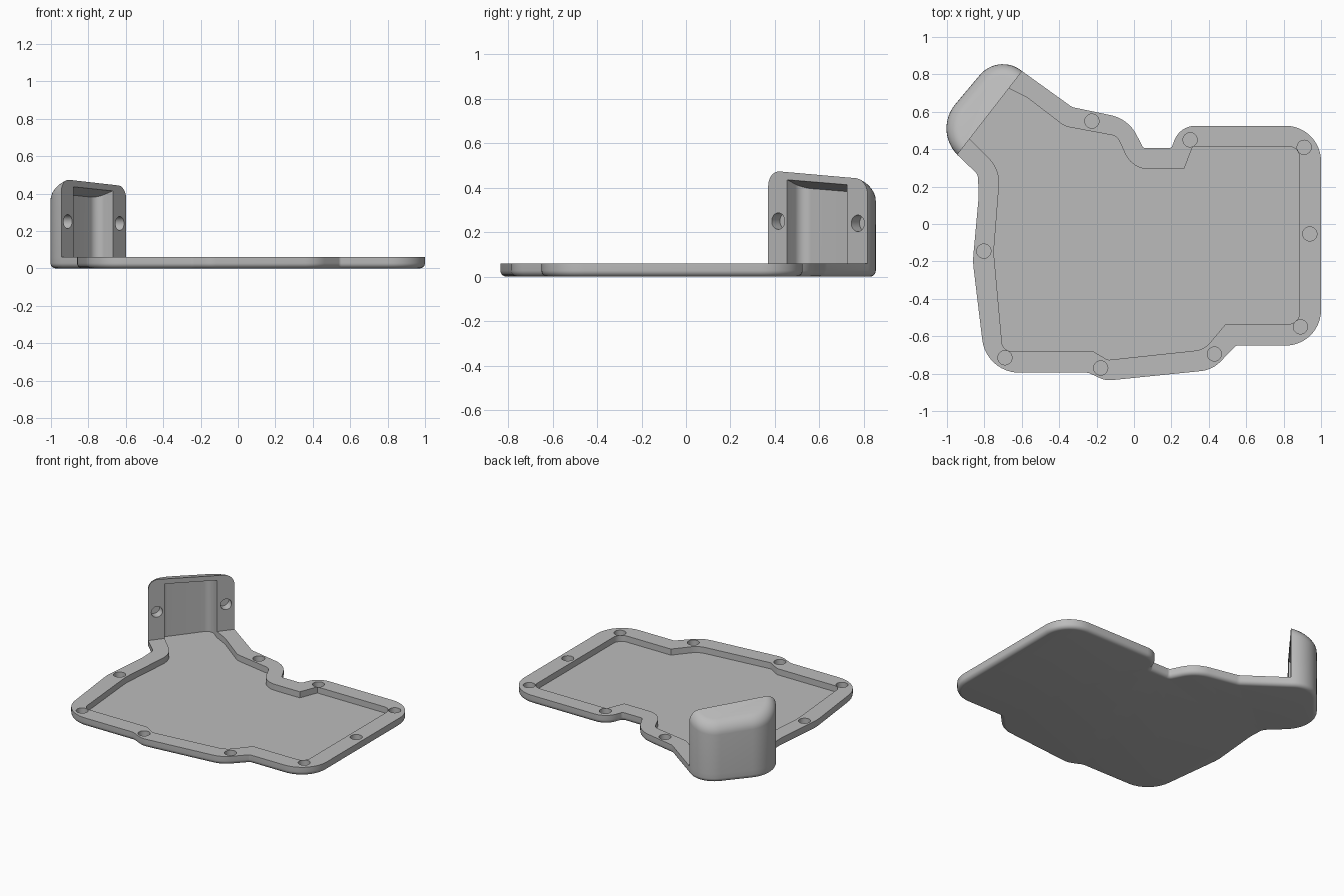
import bpy, bmesh, math
from mathutils import Vector, Matrix

cube = bpy.data.objects.get("Cube")
if cube:
    bpy.data.objects.remove(cube, do_unlink=True)

RIM, FLOOR = 0.06, 0.018

grey = bpy.data.materials.new("plain grey")
grey.use_nodes = True
grey.diffuse_color = (0.5, 0.5, 0.5, 1)
grey.node_tree.nodes["Principled BSDF"].inputs["Base Color"].default_value = (0.5, 0.5, 0.5, 1)

# Frame of the upright flange: s runs along it, d runs back into the housing
FACE_START, FACE_END = Vector((-0.945, 0.37)), Vector((-0.598, 0.817))
ALONG = (FACE_END - FACE_START).normalized()
BACK = Vector((-ALONG.y, ALONG.x))


def at(s, d, r=0.0):
    p = FACE_START + ALONG * s + BACK * d
    return (p.x, p.y, r)


def sloped(height, fall):
    def z(p):
        v = Vector(p) - FACE_START
        return height - fall * v.dot(ALONG) - 0.33 * v.dot(BACK)
    return z


def rounded(corners):
    """Closed outline from (x, y, radius) corners."""
    out = []
    for i, (x, y, r) in enumerate(corners):
        p = Vector((x, y))
        if r == 0:
            out.append(p)
            continue
        a = Vector(corners[i - 1][:2]) - p
        b = Vector(corners[(i + 1) % len(corners)][:2]) - p
        half = a.angle(b) / 2
        t = min(r / math.tan(half), a.length * 0.96, b.length * 0.96)
        r = t * math.tan(half)
        a.normalize()
        b.normalize()
        centre = p + (a + b).normalized() * (r / math.sin(half))
        v0, v1 = p + a * t - centre, p + b * t - centre
        sweep = math.atan2(v0.x * v1.y - v0.y * v1.x, v0.dot(v1))
        n = max(2, math.ceil(abs(sweep) / math.radians(7)))
        for k in range(n + 1):
            out.append(centre + Matrix.Rotation(sweep * k / n, 2) @ v0)
    return out


def prism(bm, outline, z0, top):
    """Extruded outline; top is a function giving the upper height."""
    low = [bm.verts.new((p.x, p.y, z0)) for p in outline]
    high = [bm.verts.new((p.x, p.y, top(p))) for p in outline]
    bm.faces.new(low)
    bm.faces.new(high)
    for i in range(len(low)):
        bm.faces.new((low[i - 1], low[i], high[i], high[i - 1]))
    bmesh.ops.recalc_face_normals(bm, faces=bm.faces)
    return low, high


def round_edges(bm, edges, radius):
    bmesh.ops.bevel(bm, geom=edges, offset=radius, segments=6, profile=0.5,
                    affect='EDGES', clamp_overlap=False)


def finish(name, bm):
    mesh = bpy.data.meshes.new(name)
    bm.to_mesh(mesh)
    bm.free()
    mesh.materials.append(grey)
    obj = bpy.data.objects.new(name, mesh)
    bpy.context.collection.objects.link(obj)
    return obj


def cut(obj, cutter):
    cutter.hide_render = True
    mod = obj.modifiers.new("cut", 'BOOLEAN')
    mod.operation = 'DIFFERENCE'
    mod.solver = 'EXACT'
    mod.object = cutter
    bpy.ops.object.select_all(action='DESELECT')
    bpy.context.view_layer.objects.active = obj
    obj.select_set(True)
    bpy.ops.object.modifier_apply(modifier=mod.name)
    bpy.data.objects.remove(cutter, do_unlink=True)
    bpy.ops.object.shade_smooth_by_angle(angle=math.radians(30))


# Outlines
housing_corners = [(*FACE_START, 0), (-1.065, 0.51, 0.2), (-0.725, 0.915, 0.165), (*FACE_END, 0)]
plate_corners = housing_corners + [
    (-0.331, 0.625, 0.06), (-0.03, 0.562, 0.2), (0.05, 0.405, 0.02), (0.2, 0.405, 0.02),
    (0.245, 0.525, 0.12), (1, 0.525, 0.19), (1, -0.65, 0.19), (0.545, -0.65, 0.02),
    (0.42, -0.78, 0.17), (-0.15, -0.838, 0.12), (-0.245, -0.795, 0.05),
    (-0.79, -0.795, 0.2), (-0.862, -0.2, 0.3), (-0.83, 0.15, 0.2), (-0.835, 0.265, 0.05)]
pocket_back = [at(0.108, 0.11, 0.05), at(0.45, 0.11, 0.05)]
recess_corners = [at(0.108, 0)] + pocket_back + [at(0.45, 0),
    (-0.57, 0.675, 0.15), (-0.37, 0.522, 0.1), (-0.09, 0.47, 0.06), (-0.01, 0.293, 0.14),
    (0.267, 0.293, 0), (0.315, 0.415, 0), (0.885, 0.415, 0.06), (0.885, -0.535, 0.06),
    (0.49, -0.535, 0), (0.375, -0.672, 0.12), (-0.14, -0.727, 0.03), (-0.22, -0.68, 0.02),
    (-0.702, -0.68, 0.05), (-0.75, -0.15, 0.3), (-0.715, 0.29, 0.18)]
bolt_holes = [(-0.225, 0.55), (0.3, 0.45), (0.91, 0.41), (0.94, -0.053), (0.89, -0.55),
              (0.43, -0.695), (-0.178, -0.77), (-0.69, -0.715), (-0.803, -0.145)]

# Base plate with rounded underside edge
bm = bmesh.new()
low, high = prism(bm, rounded(plate_corners), 0, lambda p: RIM)
ring = set(low)
round_edges(bm, [e for e in bm.edges if ring.issuperset(e.verts)], 0.028)
base_plate = finish("base_plate", bm)

# Recess and blind bolt holes
bm = bmesh.new()
prism(bm, rounded(recess_corners), FLOOR, lambda p: 0.1)
for x, y in bolt_holes:
    bmesh.ops.create_cone(bm, cap_ends=True, segments=32, radius1=0.038, radius2=0.038,
                          depth=0.08, matrix=Matrix.Translation((x, y, FLOOR + 0.04)))
cut(base_plate, finish("recess_cutter", bm))

# Upright housing with sloping, rounded top
bm = bmesh.new()
low, high = prism(bm, rounded(housing_corners), RIM, sloped(0.478, 0.07))
ring, front = set(high), {high[0], high[-1]}
round_edges(bm, [e for e in bm.edges if ring.issuperset(e.verts) and set(e.verts) != front], 0.065)
housing = finish("upright_housing", bm)

# Pocket and flange holes
bm = bmesh.new()
pocket = [at(0.108, -0.05)] + pocket_back + [at(0.45, -0.05)]
prism(bm, rounded(pocket), 0, sloped(0.443, 0.065))
turn = Vector((BACK.x, BACK.y, 0)).to_track_quat('Z', 'Y').to_matrix().to_4x4()
for s, z in ((0.057, 0.25), (0.51, 0.24)):
    x, y, _ = at(s, 0.01)
    bmesh.ops.create_cone(bm, cap_ends=True, segments=32, radius1=0.037, radius2=0.037,
                          depth=0.1, matrix=Matrix.Translation((x, y, z)) @ turn)
cut(housing, finish("pocket_cutter", bm))
